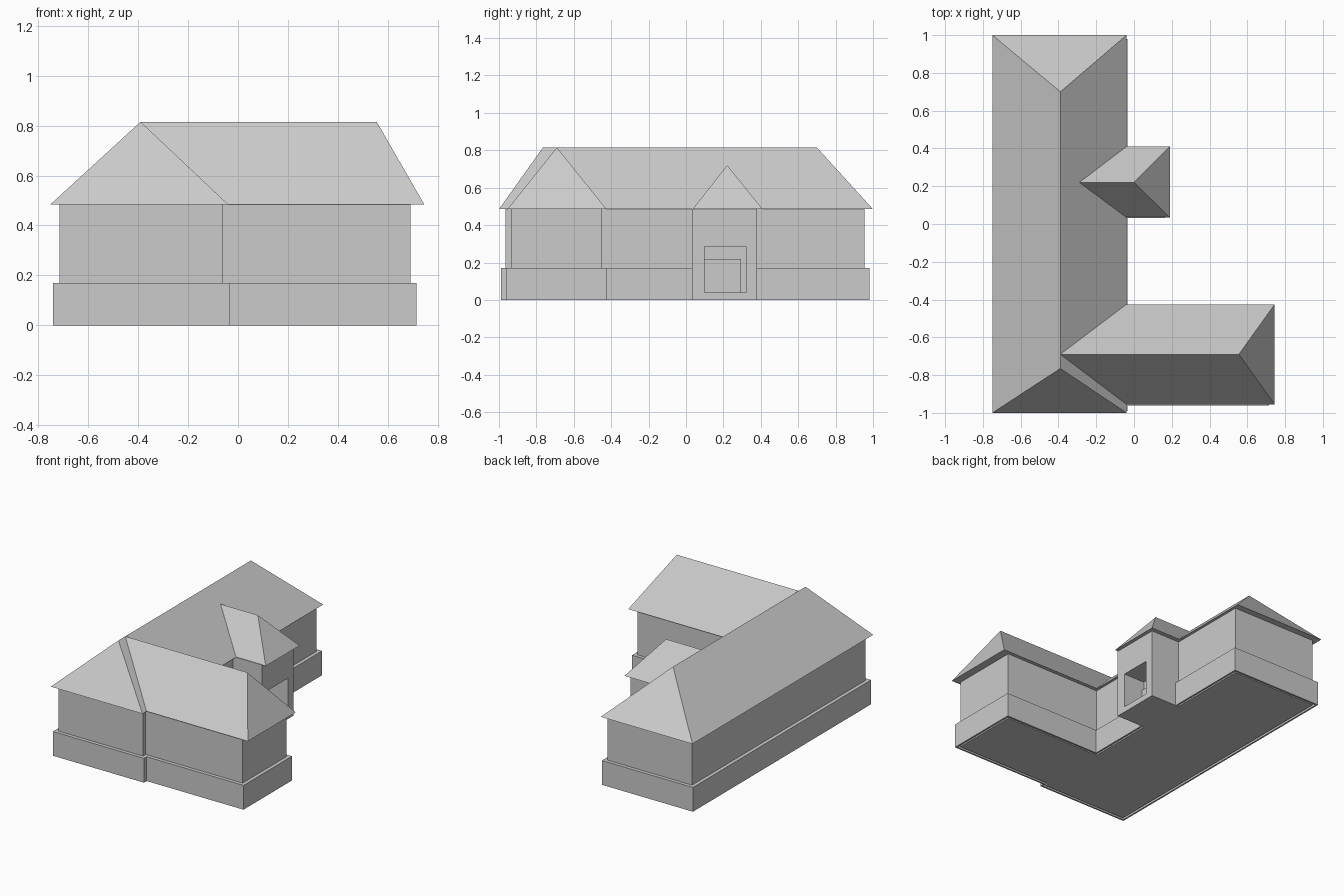
import bpy
import bmesh
from mathutils import Vector

if "Cube" in bpy.data.objects:
    bpy.data.objects.remove(bpy.data.objects["Cube"], do_unlink=True)

# One plain grey for the whole house
GREY = (0.6, 0.6, 0.6, 1)
grey = bpy.data.materials.new("plain grey")
grey.diffuse_color = GREY
grey.use_nodes = True
grey.node_tree.nodes["Principled BSDF"].inputs["Base Color"].default_value = GREY

EAVE, RIDGE, SKIRT_TOP = 0.485, 0.815, 0.17


def finish(name, bm):
    bmesh.ops.recalc_face_normals(bm, faces=bm.faces)
    mesh = bpy.data.meshes.new(name)
    bm.to_mesh(mesh)
    bm.free()
    mesh.materials.append(grey)
    obj = bpy.data.objects.new(name, mesh)
    bpy.context.collection.objects.link(obj)
    return obj


def offset(outline, d):
    """Move every edge of an anticlockwise outline outwards by d."""
    pts = [Vector(p) for p in outline]
    result = []
    for i, p in enumerate(pts):
        a = (p - pts[i - 1]).normalized()
        b = (pts[(i + 1) % len(pts)] - p).normalized()
        result.append(p + d * Vector((a.y + b.y, -a.x - b.x)))
    return result


def loft(name, rings, caps):
    """Join stacked outlines, given as (outline, z) pairs."""
    bm = bmesh.new()
    loops = [[bm.verts.new((p[0], p[1], z)) for p in ring] for ring, z in rings]
    for low, high in zip(loops, loops[1:]):
        for i in range(len(low)):
            bm.faces.new((low[i - 1], low[i], high[i], high[i - 1]))
    if caps:
        bm.faces.new(loops[0])
        bm.faces.new(loops[-1])
    return finish(name, bm)


def box(name, x0, x1, y0, y1, z0, z1):
    outline = [(x0, y0), (x1, y0), (x1, y1), (x0, y1)]
    return loft(name, [(outline, z0), (outline, z1)], True)


def roof(name, eaves, ridge_ends, closed):
    """Hipped roof: eaves start at the -x end, ridge_ends match that order."""
    bm = bmesh.new()
    a, b, c, d = [bm.verts.new((x, y, EAVE)) for x, y in eaves]
    r0, r1 = [bm.verts.new(p) for p in ridge_ends]
    for face in ((a, b, r1, r0), (b, c, r1), (c, d, r0, r1), (d, c, b, a)):
        bm.faces.new(face)
    if closed:
        bm.faces.new((d, a, r0))
    return finish(name, bm)


# L-shaped walls
footprint = [(-0.715, -0.965), (-0.06, -0.965), (-0.06, -0.935), (0.69, -0.935),
             (0.69, -0.45), (-0.06, -0.45), (-0.06, 0.955), (-0.715, 0.955)]
loft("walls", [(footprint, 0.002), (footprint, EAVE)], True)

# Projecting skirt round the foot of the walls, hollow underneath
outer, inner = offset(footprint, 0.025), offset(footprint, 0.013)
loft("base_skirt", [(footprint, SKIRT_TOP), (outer, SKIRT_TOP), (outer, 0),
                    (inner, 0), (inner, 0.15), (footprint, 0.15)], False)

# Main roof runs front to back, hipped at both ends
roof("main_roof", [(-0.04, -1), (-0.04, 1), (-0.75, 1), (-0.75, -1)],
     [(-0.39, -0.765, RIDGE), (-0.39, 0.70, RIDGE)], True)

# Wing and porch roofs run into the main roof and are hipped at the outer end
roof("wing_roof", [(-0.04, -0.955), (0.745, -0.955), (0.745, -0.425), (-0.04, -0.425)],
     [(-0.39, -0.69, RIDGE), (0.555, -0.69, RIDGE)], False)
roof("porch_roof", [(-0.04, 0.035), (0.19, 0.035), (0.19, 0.41), (-0.04, 0.41)],
     [(-0.29, 0.22, 0.72), (0, 0.22, 0.72)], False)

# Porch with a recessed entrance
porch = box("porch_walls", -0.07, 0.165, 0.032, 0.38, 0, 0.487)
cutter = box("entrance_cutter", 0, 0.3, 0.10, 0.32, 0.04, 0.285)
cutter.hide_render = True
cutter.hide_viewport = True
cut = porch.modifiers.new("entrance", "BOOLEAN")
cut.operation = "DIFFERENCE"
cut.solver = "EXACT"
cut.object = cutter
box("entrance_door", -0.01, 0.015, 0.10, 0.295, 0.04, 0.22)
